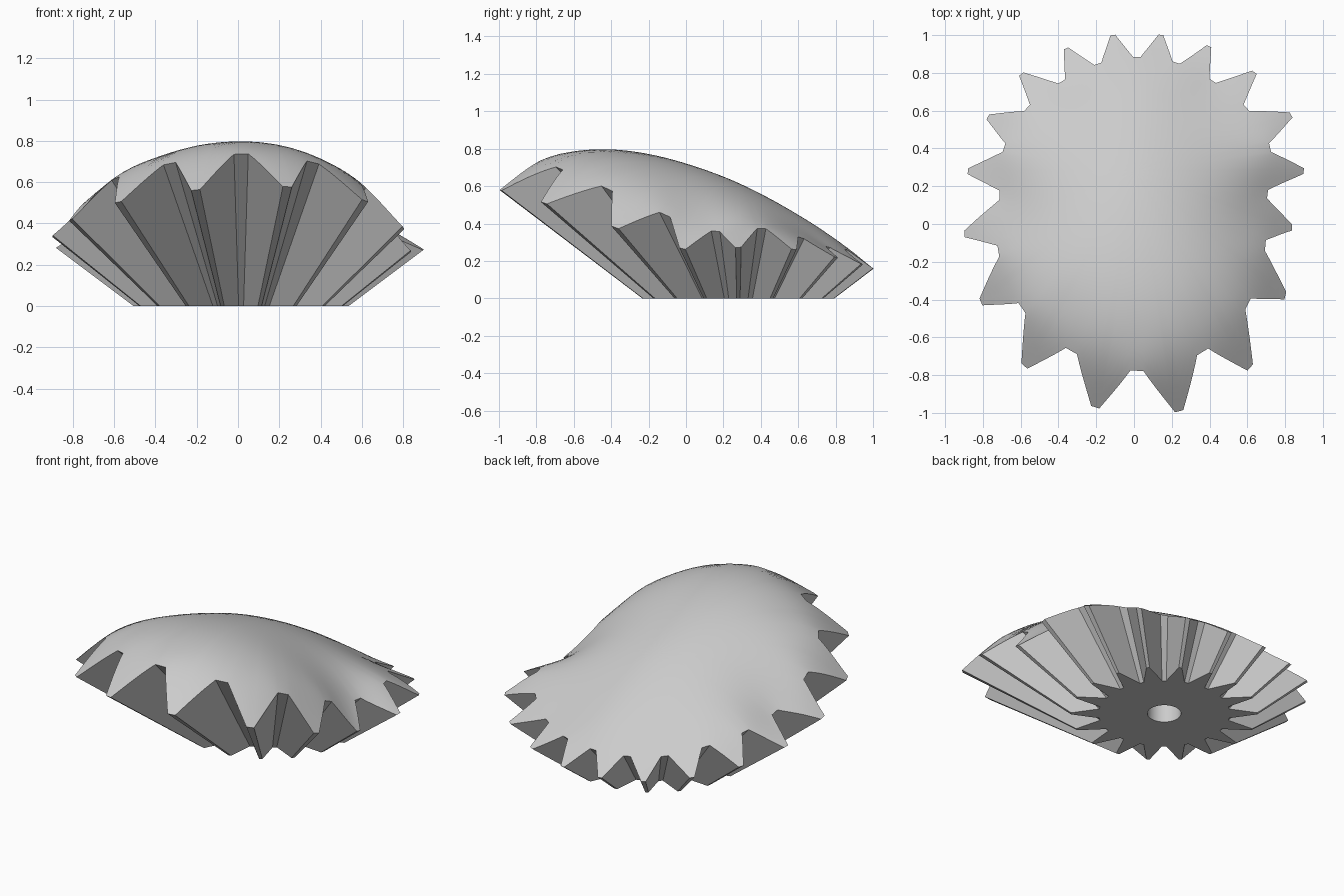
import bpy, bmesh, math

if "Cube" in bpy.data.objects:
    bpy.data.objects.remove(bpy.data.objects["Cube"])

TEETH = 18
CX, CY = 0.015, 0.28          # gear axis
H = 0.39                      # cone apex lies this far below the base
TIP, ROOT = 0.52, 0.366       # tooth radii on the base plane
TIP_HALF, ROOT_HALF = 0.009, 0.012
BORE_R, BORE_TOP = 0.094, 0.40
FLANK = 7                     # segments along each tooth flank
RINGS = 20                    # rings across the dome

# Radii where the dome meets the tooth tips and the valleys, going round the axis
tip_r = [.885, .868, .814, .764, .731, .731, .75, .80, .837,
         .895, .97, 1.075, 1.19, 1.268, 1.29, 1.20, 1.024, .87]
root_r = [.72, .67, .622, .612, .605, .605, .617, .672, .717,
          .735, .85, .95, 1.015, 1.06, 1.02, .92, .79, .70]
# Dome crest points
points = [(0.015, -.6, .785), (0.015, -.45, .797), (0.015, -.25, .78),
          (0.015, 0, .72), (0.015, .25, .63), (0.015, .5, .505),
          (0.015, .7, .385), (-.4, -.42, .715), (.4, -.42, .713)]
for i in range(TEETH):
    for r, base, a in ((tip_r[i], TIP, i * 20), (root_r[i], ROOT, i * 20 + 10)):
        t = math.radians(a)
        points.append((CX + r * math.cos(t), CY + r * math.sin(t),
                       H * (r / base - 1)))


def kernel(dx, dy):
    d2 = dx * dx + dy * dy
    return 0.5 * d2 * math.log(d2) if d2 > 1e-12 else 0.0


def solve(m, b):
    """Gaussian elimination with pivoting."""
    n = len(b)
    rows = [m[i][:] + [b[i]] for i in range(n)]
    for c in range(n):
        p = max(range(c, n), key=lambda k: abs(rows[k][c]))
        rows[c], rows[p] = rows[p], rows[c]
        for k in range(c + 1, n):
            f = rows[k][c] / rows[c][c]
            if f:
                rows[k] = [u - f * v for u, v in zip(rows[k], rows[c])]
    out = [0.0] * n
    for c in reversed(range(n)):
        s = sum(rows[c][k] * out[k] for k in range(c + 1, n))
        out[c] = (rows[c][n] - s) / rows[c][c]
    return out


# Smooth thin-plate surface through the dome points
n = len(points)
mat = [[kernel(p[0] - q[0], p[1] - q[1]) + (0.006 if i == j else 0)
        for j, q in enumerate(points)] + [1.0, p[0], p[1]]
       for i, p in enumerate(points)]
mat += [[1.0] * n + [0.0] * 3,
        [p[0] for p in points] + [0.0] * 3,
        [p[1] for p in points] + [0.0] * 3]
weights = solve(mat, [p[2] for p in points] + [0.0] * 3)


def dome(x, y):
    z = weights[n] + weights[n + 1] * x + weights[n + 2] * y
    return z + sum(w * kernel(x - p[0], y - p[1]) for w, p in zip(weights, points))


def polar(r, side, deg):
    """Point at radius r, shifted sideways, in the direction deg."""
    t = math.radians(deg)
    return (r * math.cos(t) - side * math.sin(t),
            r * math.sin(t) + side * math.cos(t))


def lerp(a, b, f):
    return (a[0] + (b[0] - a[0]) * f, a[1] + (b[1] - a[1]) * f)


# Toothed outline on the base plane
outline = []
for k in range(TEETH):
    a = k * 360 / TEETH
    r0, t0 = polar(ROOT, ROOT_HALF, a - 10), polar(TIP, -TIP_HALF, a)
    t1, r1 = polar(TIP, TIP_HALF, a), polar(ROOT, -ROOT_HALF, a + 10)
    outline += [lerp(r0, t0, i / FLANK) for i in range(FLANK + 1)]
    outline += [lerp(t1, r1, i / FLANK) for i in range(FLANK + 1)]


def reach(p):
    """Scale at which the cone ray through p meets the dome."""
    lo, hi = 1.0, 3.3
    for _ in range(26):
        s = (lo + hi) / 2
        if H * (s - 1) < dome(CX + s * p[0], CY + s * p[1]):
            lo = s
        else:
            hi = s
    return lo


bm = bmesh.new()


def ring(coords):
    return [bm.verts.new(c) for c in coords]


def bridge(a, b):
    for i in range(len(a)):
        j = (i + 1) % len(a)
        bm.faces.new((a[i], a[j], b[j], b[i]))


# Bore, underside and tapered tooth sides
angles = [math.atan2(p[1], p[0]) for p in outline]
bore = [(CX + BORE_R * math.cos(t), CY + BORE_R * math.sin(t)) for t in angles]
bore_top = ring((x, y, BORE_TOP) for x, y in bore)
bore_low = ring((x, y, 0) for x, y in bore)
base = ring((CX + x, CY + y, 0) for x, y in outline)
rim_xy = [(s * p[0], s * p[1]) for p, s in ((p, reach(p)) for p in outline)]
rim = ring((CX + x, CY + y, dome(CX + x, CY + y)) for x, y in rim_xy)
bm.faces.new(bore_top)
bridge(bore_top, bore_low)
bridge(bore_low, base)
bridge(base, rim)

# Domed top, from the rim in to the axis
last = rim
for k in range(1, RINGS):
    f = 1 - k / RINGS
    cur = ring((CX + x * f, CY + y * f, dome(CX + x * f, CY + y * f))
               for x, y in rim_xy)
    bridge(last, cur)
    last = cur
centre = bm.verts.new((CX, CY, dome(CX, CY)))
for i in range(len(last)):
    bm.faces.new((last[i], last[(i + 1) % len(last)], centre))
bmesh.ops.recalc_face_normals(bm, faces=bm.faces)

mesh = bpy.data.meshes.new("domed_bevel_gear")
bm.to_mesh(mesh)
bm.free()
gear = bpy.data.objects.new("domed_bevel_gear", mesh)
bpy.context.collection.objects.link(gear)

grey = bpy.data.materials.new("light_grey")
grey.diffuse_color = (0.6, 0.6, 0.6, 1)
grey.use_nodes = True
grey.node_tree.nodes["Principled BSDF"].inputs["Base Color"].default_value = grey.diffuse_color
mesh.materials.append(grey)

bpy.context.view_layer.objects.active = gear
gear.select_set(True)
bpy.ops.object.shade_smooth_by_angle(angle=math.radians(25))
